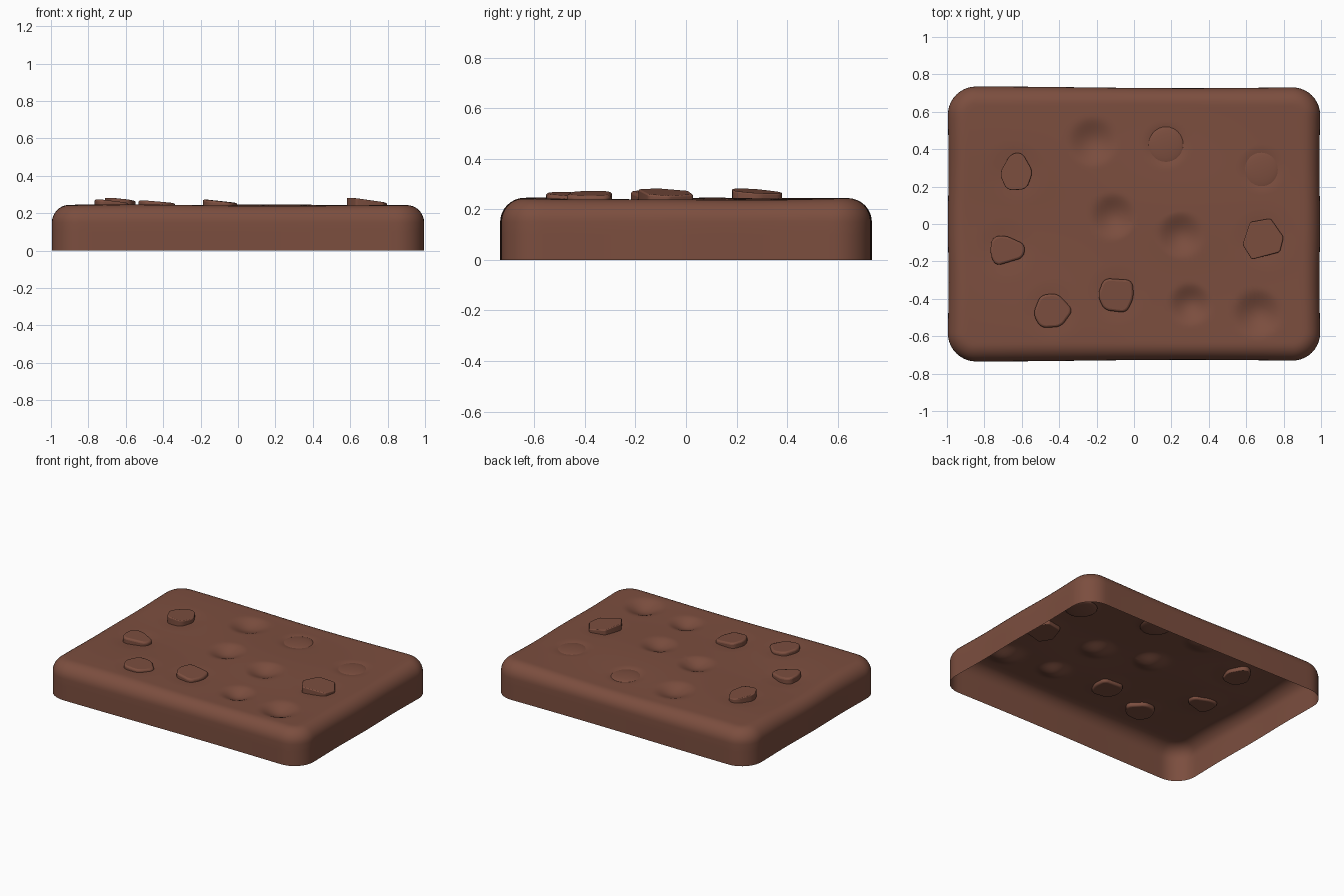
import bpy, bmesh, math
from mathutils import Vector

if "Cube" in bpy.data.objects:
    bpy.data.objects.remove(bpy.data.objects["Cube"])

brown = bpy.data.materials.new("milk chocolate brown")
brown.use_nodes = True
colour = (0.20, 0.076, 0.049, 1)
brown.diffuse_color = colour
bsdf = brown.node_tree.nodes["Principled BSDF"]
bsdf.inputs["Base Color"].default_value = colour
bsdf.inputs["Roughness"].default_value = 0.6

HALF_X, HALF_Y, TOP, CORNER, FILLET = 0.995, 0.735, 0.24, 0.15, 0.09


def finish(name, bm, angle=40):
    mesh = bpy.data.meshes.new(name)
    bm.to_mesh(mesh)
    bm.free()
    obj = bpy.data.objects.new(name, mesh)
    bpy.context.collection.objects.link(obj)
    mesh.materials.append(brown)
    bpy.ops.object.select_all(action="DESELECT")
    obj.select_set(True)
    bpy.context.view_layer.objects.active = obj
    bpy.ops.object.shade_smooth_by_angle(angle=math.radians(angle))
    return obj


# Hollows in the top: x, y, radius, depth
dents = [(-0.22, 0.44, 0.14, 0.035), (-0.11, 0.04, 0.13, 0.035),
         (0.25, -0.06, 0.13, 0.035), (0.30, -0.43, 0.12, 0.035),
         (0.66, -0.48, 0.14, 0.04), (0.17, 0.42, 0.13, 0.022),
         (0.68, 0.29, 0.13, 0.018)]

# Nut pieces: outline, top height, slope in x, slope in y
nuts = {
    "nut_back_right": ([(-.66, .375), (-.60, .385), (-.54, .28), (-.575, .185),
                        (-.68, .18), (-.72, .27)], .272, -.10, -.06),
    "nut_middle_right": ([(-.76, -.07), (-.69, -.06), (-.58, -.11), (-.59, -.18),
                          (-.74, -.225), (-.77, -.16)], .266, -.11, -.03),
    "nut_front_right": ([(-.50, -.38), (-.41, -.37), (-.325, -.46), (-.39, -.55),
                         (-.50, -.555), (-.54, -.48)], .262, -.08, -.02),
    "nut_front_middle": ([(-.16, -.29), (-.01, -.30), (0, -.39), (-.04, -.475),
                          (-.16, -.46), (-.195, -.38)], .264, -.11, .01),
    "nut_left": ([(.62, .01), (.73, .03), (.80, -.07), (.78, -.15),
                  (.63, -.19), (.58, -.11)], .268, -.13, -.04),
}


def centre(outline):
    return sum((Vector(p) for p in outline), Vector((0, 0))) / len(outline)


hollows = dents + [(*centre(n[0]), 0.17, 0.008) for n in nuts.values()]


def surface_shift(x, y):
    """Gentle waves and hollows of the top."""
    z = 0.004 * math.sin(4 * x + 1) * math.cos(5 * y) + 0.003 * math.sin(7 * y + 2 * x)
    for cx, cy, radius, depth in hollows:
        d = math.hypot(x - cx, y - cy) / radius
        if d < 1:
            z -= depth * (1 - d * d) ** 2
    return z


def outline(inset, per_side=52, arc=10):
    """Rounded rectangle, anticlockwise from the right-hand edge."""
    r = CORNER - inset
    ix, iy = HALF_X - CORNER, HALF_Y - CORNER
    corners = [(ix, iy), (-ix, iy), (-ix, -iy), (ix, -iy)]
    points = []
    for k, (cx, cy) in enumerate(corners):
        for i in range(arc + 1):
            a = math.pi / 2 * (k + i / arc)
            points.append(Vector((cx + r * math.cos(a), cy + r * math.sin(a))))
        a = math.pi / 2 * (k + 1)
        nx, ny = corners[(k + 1) % 4]
        push = Vector((r * math.cos(a), r * math.sin(a)))
        for i in range(1, per_side):
            points.append(Vector((cx, cy)).lerp(Vector((nx, ny)), i / per_side) + push)
    return points


# Hollow slab, open underneath: rings for wall, rounded rim and top
bm = bmesh.new()
rings = [(outline(0), z, 0) for z in (0, 0.05, 0.1, TOP - FILLET)]
for i in range(1, 9):
    a = math.pi / 2 * i / 8
    rings.append((outline(FILLET * (1 - math.cos(a))),
                  TOP - FILLET * (1 - math.sin(a)), i / 8))
inner = outline(FILLET)
steps = 42
for i in range(1, steps):
    rings.append(([p * (1 - i / steps) for p in inner], TOP, 1))

previous = None
for points, z, amount in rings:
    ring = []
    for p in points:
        # the long edges bow in slightly and the ends waver
        x = p.x * (1 - 0.004 * math.sin(5 * p.y) ** 2)
        y = p.y * (1 - 0.012 * math.cos(1.4 * p.x - 0.4) ** 2)
        ring.append(bm.verts.new((x, y, z + amount * surface_shift(x, y))))
    if previous:
        n = len(ring)
        for i in range(n):
            j = (i + 1) % n
            bm.faces.new((previous[i], previous[j], ring[j], ring[i]))
    previous = ring
tip = bm.verts.new((0, 0, TOP + surface_shift(0, 0)))
for i in range(len(previous)):
    bm.faces.new((previous[i], previous[(i + 1) % len(previous)], tip))
finish("chocolate_slab", bm)

# Nut pieces standing out of the top
for name, (shape, height, slope_x, slope_y) in nuts.items():
    c = centre(shape)
    bm = bmesh.new()
    base = bm.faces.new([bm.verts.new((x, y, 0.212)) for x, y in shape])
    top = bmesh.ops.extrude_face_region(bm, geom=[base])["geom"]
    for v in top:
        if isinstance(v, bmesh.types.BMVert):
            v.co.z = height + slope_x * (v.co.x - c.x) + slope_y * (v.co.y - c.y)
    bmesh.ops.recalc_face_normals(bm, faces=bm.faces)
    upright = [e for e in bm.edges if abs(e.verts[0].co.z - e.verts[1].co.z) > 0.02
               and (e.verts[0].co.xy - e.verts[1].co.xy).length < 0.01]
    sharp = name == "nut_left"
    bmesh.ops.bevel(bm, geom=upright, offset=0.012 if sharp else 0.03,
                    segments=4, profile=0.5, affect="EDGES")
    nut = finish(name, bm, 35)
    bevel = nut.modifiers.new("soft_edges", "BEVEL")
    bevel.width = 0.006 if sharp else 0.012
    bevel.segments = 3
    bevel.limit_method = "ANGLE"
    bevel.angle_limit = math.radians(50)

# Nuts sunk almost flush with the top
for name, x, y in (("sunken_nut_middle", 0.17, 0.42), ("sunken_nut_left", 0.68, 0.29)):
    bm = bmesh.new()
    bmesh.ops.create_uvsphere(bm, u_segments=28, v_segments=14, radius=1)
    for v in bm.verts:
        v.co = Vector((x + 0.1 * v.co.x, y + 0.105 * v.co.y, 0.226 + 0.016 * v.co.z))
    finish(name, bm)
